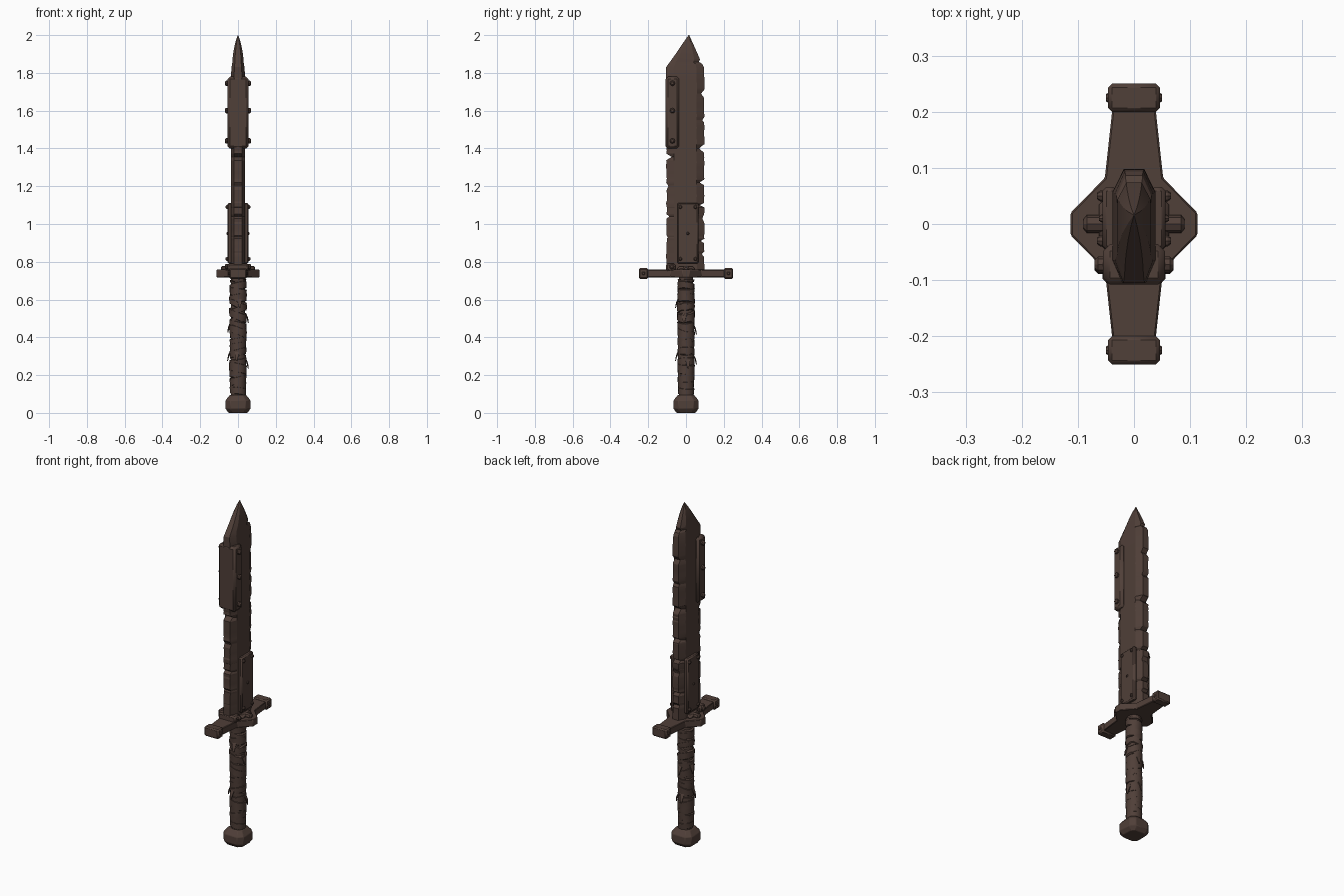
import bpy, bmesh, math, random
from mathutils import Vector, Matrix

if "Cube" in bpy.data.objects:
    bpy.data.objects.remove(bpy.data.objects["Cube"])

random.seed(7)
mat = bpy.data.materials.new("dark rusty brown")
mat.diffuse_color = (0.080, 0.050, 0.040, 1)
mat.use_nodes = True
mat.node_tree.nodes["Principled BSDF"].inputs["Base Color"].default_value = mat.diffuse_color


def finish(bm, name, bevel=0, angle=25):
    bmesh.ops.recalc_face_normals(bm, faces=bm.faces)
    me = bpy.data.meshes.new(name)
    bm.to_mesh(me)
    bm.free()
    ob = bpy.data.objects.new(name, me)
    bpy.context.collection.objects.link(ob)
    me.materials.append(mat)
    if bevel:
        m = ob.modifiers.new("bevel", "BEVEL")
        m.width = bevel
        m.segments = 1
    bpy.ops.object.select_all(action='DESELECT')
    ob.select_set(True)
    bpy.context.view_layer.objects.active = ob
    bpy.ops.object.shade_smooth_by_angle(angle=math.radians(angle))
    return ob


def loft(rings, name, bevel=0, angle=25):
    bm = bmesh.new()
    vs = [[bm.verts.new(p) for p in r] for r in rings]
    n = len(vs[0])
    for a, b in zip(vs, vs[1:]):
        for i in range(n):
            bm.faces.new((a[i], a[(i + 1) % n], b[(i + 1) % n], b[i]))
    bm.faces.new(vs[0][::-1])
    bm.faces.new(vs[-1])
    return finish(bm, name, bevel, angle)


def box(name, x, y, z, bevel):
    bm = bmesh.new()
    bmesh.ops.create_cube(bm, size=1)
    for v in bm.verts:
        v.co = [lo + (c + 0.5) * (hi - lo) for c, (lo, hi) in zip(v.co, (x, y, z))]
    return finish(bm, name, bevel)


def rivet(x_out, y, z, r=0.011, h=0.022):
    # mirrored pair of chamfered heads pointing along x
    for s in (-1, 1):
        prof = [(x_out - h, r), (x_out - 0.006, r), (x_out, r * 0.55)]
        loft([[(s * x, y + q * math.cos(k * math.pi / 4), z + q * math.sin(k * math.pi / 4))
               for k in range(8)] for x, q in prof], "rivet")


# blade: edges carry nicks given as (height, depth, half length)
back_nicks = [(0.93, .008, .012), (1.04, .014, .012), (1.20, .009, .02), (1.355, .028, .018)]
edge_nicks = [(0.84, .014, .014), (0.91, .02, .012), (1.03, .010, .02), (1.10, .022, .012),
              (1.22, .024, .014), (1.40, .026, .022), (1.55, .009, .014), (1.69, .018, .022)]


def nick(z, nicks):
    return sum(d * max(0, 1 - abs(z - c) / w) for c, d, w in nicks)


def section(z, y0, y1, t, n0=0, n1=0):
    # bevelled eight-sided section, blunt back and thinner edge
    w = y1 - y0
    a, b = y0 + 0.20 * w, y1 - 0.20 * w
    h = [(t, a), (t, b), (t * 0.48, y1 - n1), (-t * 0.48, y1 - n1),
         (-t, b), (-t, a), (-t * 0.55, y0 + n0), (t * 0.55, y0 + n0)]
    return [(x, y, z) for x, y in h]


heights = {0.745, 1.78}
for c, d, w in back_nicks + edge_nicks:
    heights |= {c - w, c, c + w}
heights |= {0.76 + 0.03 * i for i in range(34)}
rings = []
for z in sorted(heights):
    j = random.uniform(0, 0.004)
    rings.append(section(z, -0.105 + j, 0.098 - random.uniform(0, 0.004), 0.038,
                         nick(z, back_nicks), nick(z, edge_nicks)))
for z, y0, y1, t in [(1.83, -.105, .094, .034), (1.848, -.093, .086, .031), (1.858, -.085, .068, .030),
                     (1.872, -.075, .074, .029), (1.90, -.055, .062, .026),
                     (1.94, -.028, .044, .019), (1.975, -.004, .028, .010), (2.0, .014, .017, .001)]:
    rings.append(section(z, y0, y1, t))
loft(rings, "blade", angle=15)

# reinforcing plates and their rivets
box("upper_edge_plate", (-.055, .055), (-.108, -.036), (1.40, 1.78), .012)
for z in (1.745, 1.60, 1.44):
    rivet(.070, -.072, z, .014)
for s in (-1, 1):
    xs = sorted((s * .030, s * .056))
    box("lower_side_plate", xs, (-.046, .066), (0.79, 1.112), .007)
for z in (0.815, 1.09):
    for y in (-.03, .05):
        rivet(.066, y, z, .010)
rivet(.062, .01, 0.95, .008)
box("blade_clamp", (-.056, .056), (-.106, -.055), (0.75, 0.79), .008)
rivet(.070, -.075, 0.775, .014)

# guard: diamond centre with tapering arms, mirrored about both axes
half = [(.038, .21), (.050, .10), (.052, .082), (.113, .02)]
outline = ([(x, y) for x, y in half] + [(x, -y) for x, y in half[::-1]]
           + [(-x, -y) for x, y in half] + [(-x, y) for x, y in half[::-1]])
loft([[(x, y, z) for x, y in outline] for z in (.718, .758)], "guard", .003)
for s in (-1, 1):
    box("guard_end_cap", (-.046, .046), sorted((s * .20, s * .25)), (.710, .766), .007)
    rivet(.050, s * .225, .738, .011)
box("blade_collar", (-.062, .062), (-.045, .045), (.75, .775), .01)
rivet(.090, 0, .762, .016, .04)

# grip core and cloth wrapping made of tilted ragged bands
N = 16
loft([[(.038 * math.cos(k * math.tau / N), .038 * math.sin(k * math.tau / N), z)
       for k in range(N)] for z in (.07, .73)], "grip_core")
z = 0.115
while z < 0.70:
    tilt, ph = random.uniform(.15, .5), random.uniform(-.6, .6) + random.choice((0, math.pi))
    r, w = random.uniform(.040, .045), random.uniform(.018, .03)
    lift = min(1.0, (0.715 - z) / .06)
    rows = []
    for dz, dr in ((-w, -.006), (-w * .8, .001), (0, .002), (w * .8, .003), (w, -.006)):
        ring = []
        for k in range(N):
            a = k * math.tau / N
            q = r + dr + random.uniform(-.0012, .0012)
            ring.append((q * math.cos(a), q * math.sin(a),
                         z + dz * lift + lift * tilt * r * math.cos(a - ph) + random.uniform(-.002, .002)))
        rows.append(ring)
    loft(rows, "grip_wrap", angle=30)
    z += random.uniform(.022, .034)

# loose cloth ends
for a, z in ((1.4, .44), (-1.7, .30), (2.9, .45), (0.2, .26), (3.3, .30), (1.7, .28), (-.2, .50), (-1.4, .58)):
    d, t = Vector((math.cos(a), math.sin(a), 0)), Vector((-math.sin(a), math.cos(a), 0))
    rows = []
    for out, dz, w in ((.038, .03, .012), (.050, .005, .010), (.056, -.025, .003)):
        c = d * out + Vector((0, 0, z + dz))
        rows.append([c + t * w + d * .002, c - t * w + d * .002, c - t * w - d * .002, c + t * w - d * .002])
    loft(rows, "cloth_end")

# pommel: faceted block with cut corners
prof = [(0, .050), (.022, .066), (.066, .066), (.094, .044)]
rings = []
for z, r in prof:
    c = r * 0.62
    rings.append([(x, y, z) for x, y in ((r, -c), (r, c), (c, r), (-c, r), (-r, c), (-r, -c), (-c, -r), (c, -r))])
loft(rings, "pommel", .003)
